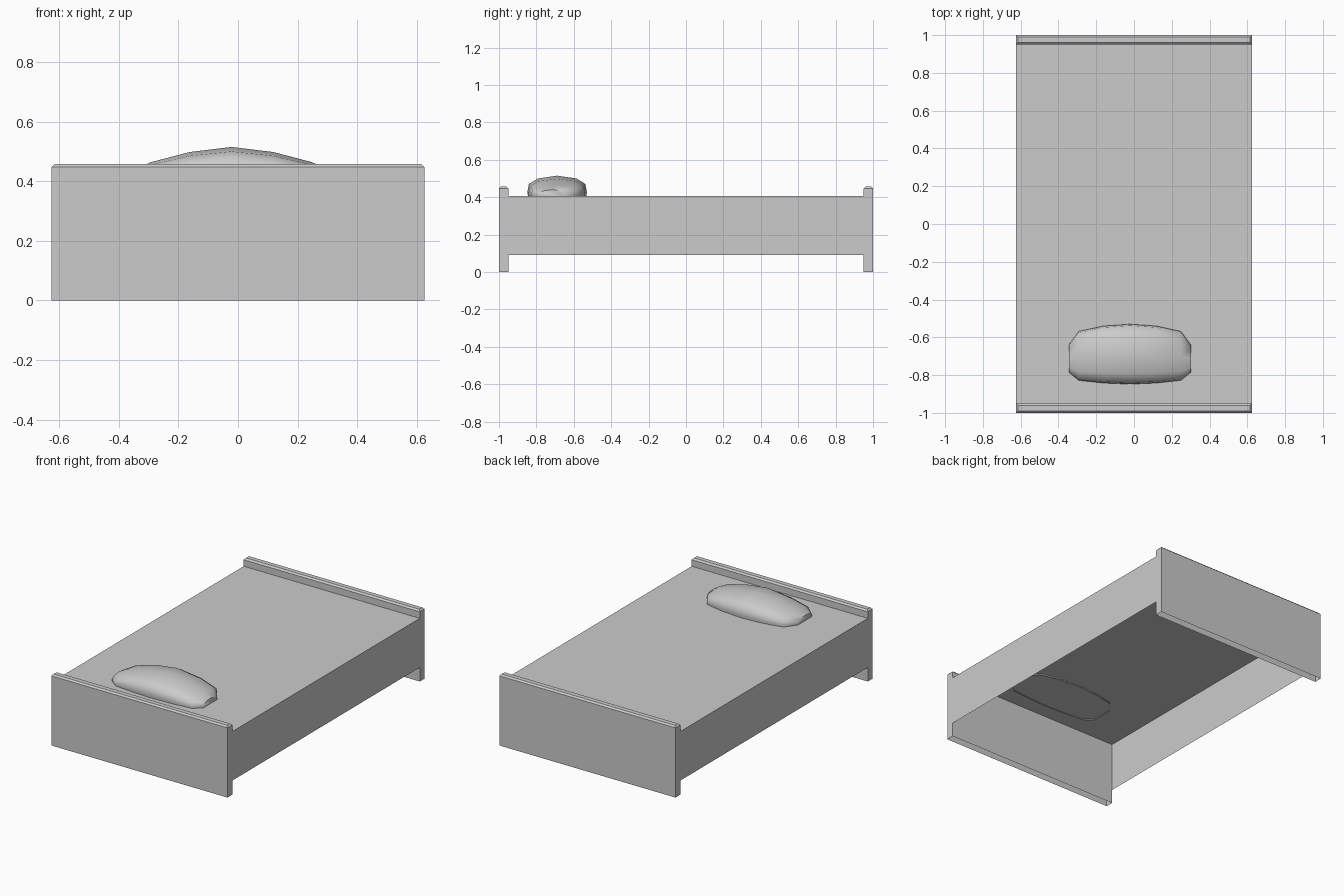
import bpy, bmesh

if "Cube" in bpy.data.objects:
    bpy.data.objects.remove(bpy.data.objects["Cube"])


def finish(name, bm):
    bmesh.ops.recalc_face_normals(bm, faces=bm.faces)
    mesh = bpy.data.meshes.new(name)
    bm.to_mesh(mesh)
    bm.free()
    obj = bpy.data.objects.new(name, mesh)
    bpy.context.collection.objects.link(obj)
    return obj


def open_box(name, x, y0, y1, z0, z1, chamfer=0.0):
    """Box without a bottom face, optionally chamfered around its top."""
    bm = bmesh.new()
    bmesh.ops.create_cube(bm, size=1)
    for v in bm.verts:
        v.co = (v.co.x * 2 * x,
                y0 + (v.co.y + 0.5) * (y1 - y0),
                z0 + (v.co.z + 0.5) * (z1 - z0))
    bm.faces.ensure_lookup_table()
    bottom = min(bm.faces, key=lambda f: f.calc_center_median().z)
    top_edges = [e for e in bm.edges if all(v.co.z > z1 - 1e-4 for v in e.verts)]
    bmesh.ops.delete(bm, geom=[bottom], context='FACES_ONLY')
    if chamfer:
        bmesh.ops.bevel(bm, geom=top_edges, offset=chamfer, segments=1,
                        affect='EDGES', profile=0.5)
    return finish(name, bm)


# Mattress base and the two end boards
open_box("mattress_base", 0.625, -0.95, 0.95, 0.09, 0.405)
open_box("front_board", 0.625, -1.0, -0.95, 0.0, 0.457, 0.01)
open_box("back_board", 0.625, 0.95, 1.0, 0.0, 0.457, 0.01)

# Pillow: half the stations (offset from centre, front y, back y, top z), mirrored
half = [(0.323, -0.785, -0.64, 0.44),
        (0.27, -0.828, -0.568, 0.464),
        (0.14, -0.842, -0.54, 0.498)]
stations = [(-u, a, b, t) for u, a, b, t in half]
stations += [(0, -0.848, -0.53, 0.515)]
stations += half[::-1]
# Cross-section as (depth fraction, height fraction)
section = [(-0.97, 0), (-1, 0.25), (-0.95, 0.62), (-0.65, 0.87), (0, 1),
           (0.65, 0.87), (0.95, 0.62), (1, 0.25), (0.97, 0)]
base = 0.398
bm = bmesh.new()
rings = []
for u, front, back, top in stations:
    mid, depth = (front + back) / 2, (back - front) / 2
    rings.append([bm.verts.new((u - 0.022, mid + s * depth, base + h * (top - base)))
                  for s, h in section])
for r, q in zip(rings, rings[1:]):
    for i in range(len(section) - 1):
        bm.faces.new((r[i], r[i + 1], q[i + 1], q[i]))
bm.faces.new(rings[0])
bm.faces.new(rings[-1])
pillow = finish("pillow", bm)
bpy.context.view_layer.objects.active = pillow
pillow.select_set(True)
bpy.ops.object.shade_smooth_by_angle(angle=1.0)
